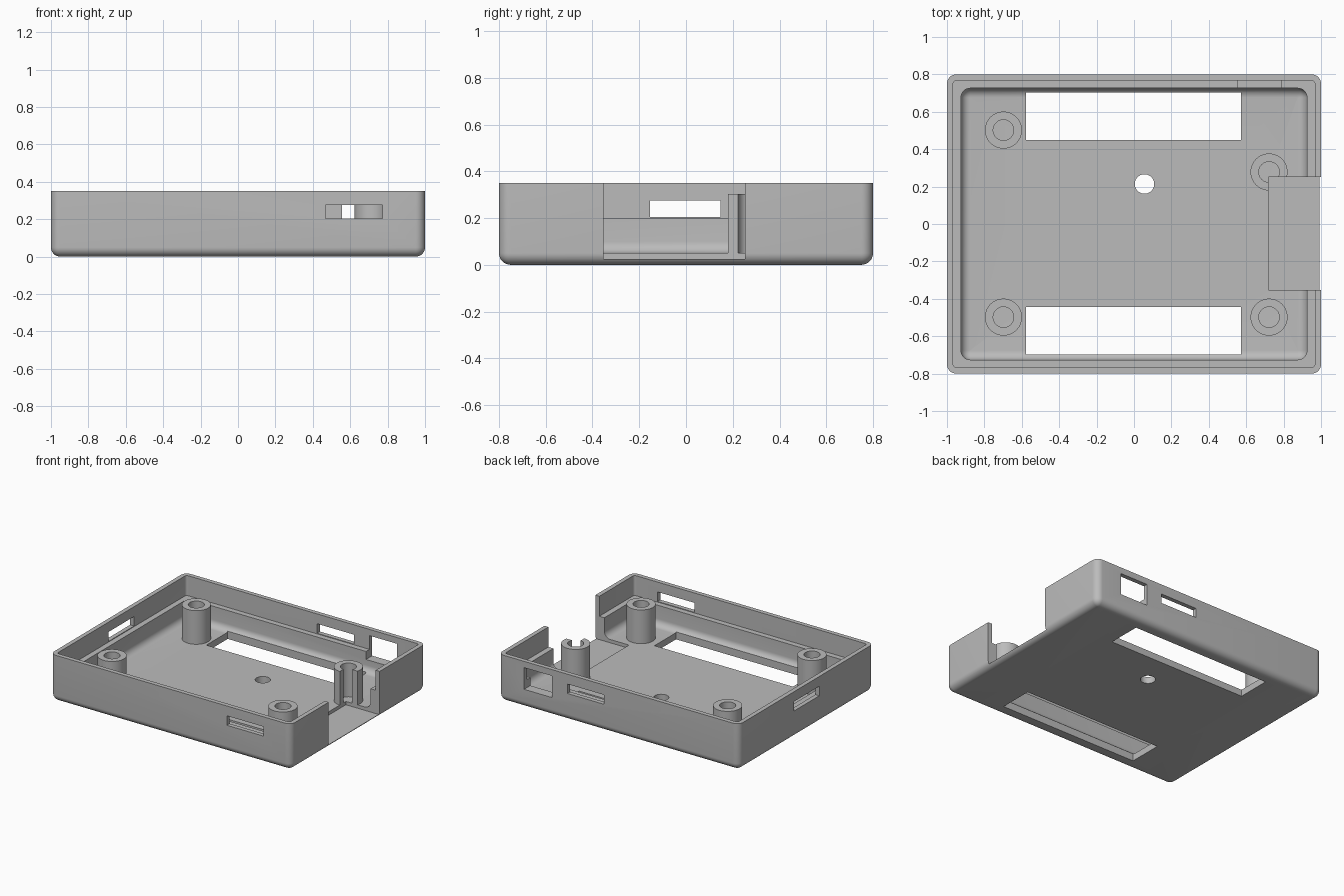
import bpy, bmesh, math

if "Cube" in bpy.data.objects:
    bpy.data.objects.remove(bpy.data.objects["Cube"])

grey = bpy.data.materials.new("plain grey")
grey.diffuse_color = (0.5, 0.5, 0.5, 1)
grey.use_nodes = True
grey.node_tree.nodes["Principled BSDF"].inputs["Base Color"].default_value = grey.diffuse_color


def new_object(name, bm):
    bmesh.ops.recalc_face_normals(bm, faces=bm.faces[:])
    mesh = bpy.data.meshes.new(name)
    bm.to_mesh(mesh)
    bm.free()
    mesh.materials.append(grey)
    ob = bpy.data.objects.new(name, mesh)
    bpy.context.collection.objects.link(ob)
    return ob


def rounded_solid(name, hx, hy, r, profile, n=8):
    """Stack rounded rectangles; profile lists (inset, z) from bottom to top."""
    bm = bmesh.new()
    rings = []
    for inset, z in profile:
        rad = max(r - inset, 0.002)
        cx, cy = hx - inset - rad, hy - inset - rad
        ring = []
        for k, (sx, sy) in enumerate(((1, 1), (-1, 1), (-1, -1), (1, -1))):
            for i in range(n + 1):
                a = (k + i / n) * math.pi / 2
                ring.append(bm.verts.new((sx * cx + rad * math.cos(a),
                                          sy * cy + rad * math.sin(a), z)))
        rings.append(ring)
    count = len(rings[0])
    for low, high in zip(rings, rings[1:]):
        for i in range(count):
            j = (i + 1) % count
            bm.faces.new((low[i], low[j], high[j], high[i]))
    bm.faces.new(rings[0])
    bm.faces.new(rings[-1])
    return new_object(name, bm)


def fillet(r, z0, top, n=8):
    """Profile with a rounded bottom edge and a straight wall."""
    pts = []
    for i in range(n + 1):
        a = i / n * math.pi / 2
        pts.append((r * (1 - math.sin(a)), z0 + r * (1 - math.cos(a))))
    return pts + [(0, top)]


def block(name, x0, x1, y0, y1, z0, z1):
    bm = bmesh.new()
    bmesh.ops.create_cube(bm, size=1)
    for v in bm.verts:
        v.co = ((x0 + x1) / 2 + v.co.x * (x1 - x0),
                (y0 + y1) / 2 + v.co.y * (y1 - y0),
                (z0 + z1) / 2 + v.co.z * (z1 - z0))
    return new_object(name, bm)


def tube(name, x, y, r_out, r_in, z0, z1, n=48):
    bm = bmesh.new()
    rows = []
    for r, z in ((r_out, z0), (r_out, z1), (r_in, z1), (r_in, z0)):
        rows.append([bm.verts.new((x + r * math.cos(2 * math.pi * i / n),
                                   y + r * math.sin(2 * math.pi * i / n), z))
                     for i in range(n)])
    for k in range(4):
        a, b = rows[k], rows[(k + 1) % 4]
        for i in range(n):
            j = (i + 1) % n
            bm.faces.new((a[i], a[j], b[j], b[i]))
    return new_object(name, bm)


def cut(target, cutter):
    bpy.context.view_layer.objects.active = target
    mod = target.modifiers.new("cut", 'BOOLEAN')
    mod.operation = 'DIFFERENCE'
    mod.solver = 'EXACT'
    mod.object = cutter
    bpy.ops.object.modifier_apply(modifier=mod.name)
    bpy.data.objects.remove(cutter, do_unlink=True)


def notch():
    return block("notch_cutter", 0.72, 1.2, -0.352, 0.252, 0.025, 0.6)


# Tray with rounded bottom, inner cavity and stepped lip
tray = rounded_solid("tray", 1.0, 0.8, 0.05, fillet(0.05, 0, 0.35))
cut(tray, rounded_solid("cavity", 0.925, 0.726, 0.05, fillet(0.05, 0.05, 0.5)))
cut(tray, rounded_solid("lip", 0.967, 0.767, 0.018, [(0, 0.2), (0, 0.5)]))

# Floor openings, wall slots and the square back port
openings = [
    (-0.578, 0.572, 0.45, 0.703, -0.1, 0.19),
    (-0.578, 0.572, -0.699, -0.443, -0.1, 0.19),
    (0.468, 0.773, -0.9, -0.7, 0.205, 0.276),
    (0.12, 0.425, 0.7, 0.9, 0.205, 0.276),
    (-1.1, -0.9, -0.154, 0.148, 0.205, 0.276),
    (0.555, 0.785, 0.7, 0.9, 0.14, 0.303),
]
for dims in openings:
    cut(tray, block("opening", *dims))

# Round floor hole
bm = bmesh.new()
bmesh.ops.create_cone(bm, cap_ends=True, segments=48, radius1=0.052,
                      radius2=0.052, depth=0.4)
bmesh.ops.translate(bm, verts=bm.verts, vec=(0.056, 0.214, 0))
cut(tray, new_object("hole", bm))

# Large notch in the right wall
cut(tray, notch())

# Hollow mounting posts; the back right one is clipped by the notch
parts = [tray]
for name, x, y in (("back_left_post", -0.698, 0.502),
                   ("front_left_post", -0.698, -0.498),
                   ("front_right_post", 0.722, -0.498),
                   ("back_right_post", 0.722, 0.278)):
    parts.append(tube(name, x, y, 0.099, 0.055, 0.045, 0.303))
cut(parts[-1], notch())

# Smooth curves, keep edges sharp
bpy.ops.object.select_all(action='DESELECT')
for ob in parts:
    ob.select_set(True)
bpy.context.view_layer.objects.active = tray
bpy.ops.object.shade_smooth_by_angle(angle=math.radians(30))
